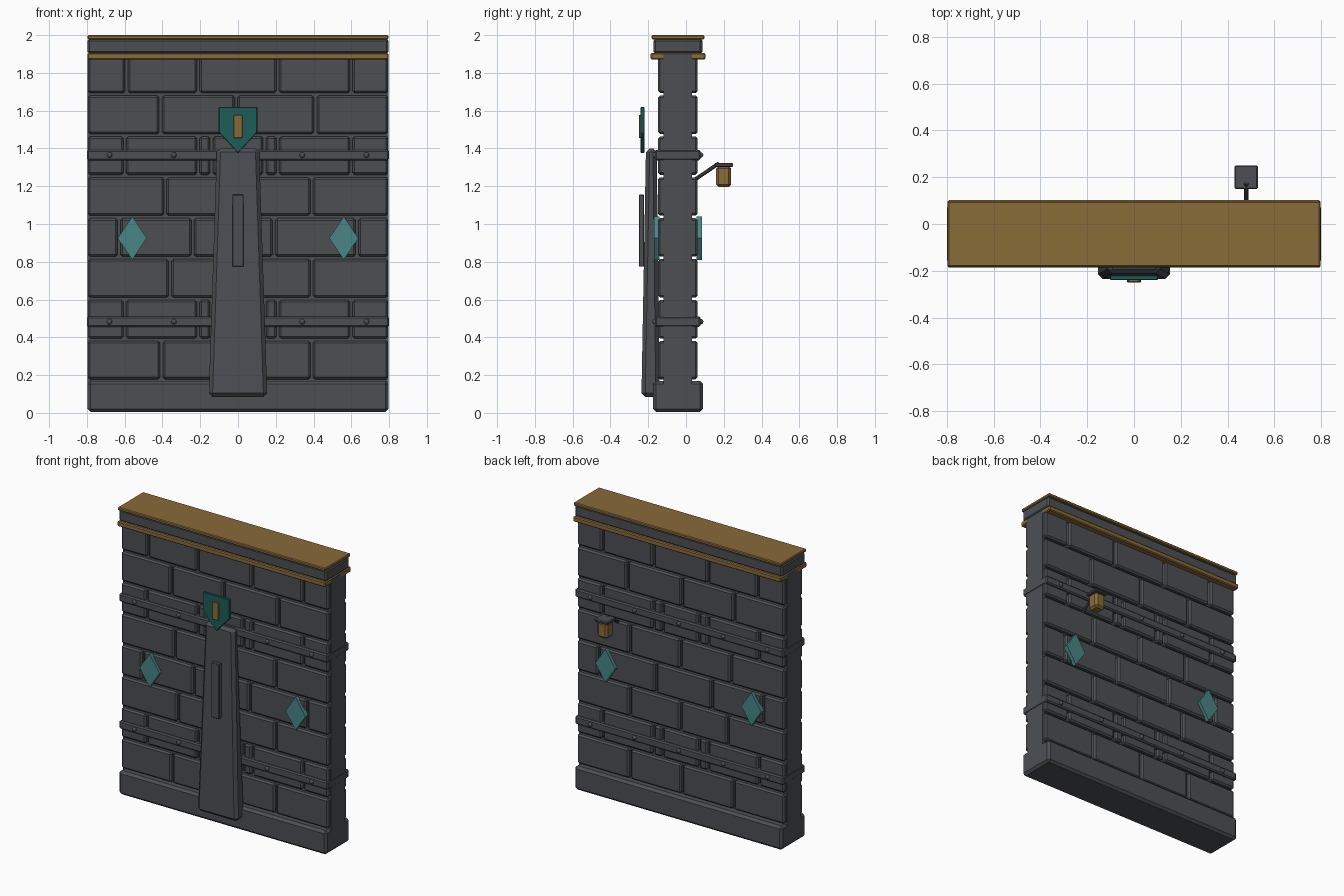
import bpy, bmesh, math
from mathutils import Vector

if "Cube" in bpy.data.objects:
    bpy.data.objects.remove(bpy.data.objects["Cube"])


def material(name, rgb):
    m = bpy.data.materials.new(name)
    m.diffuse_color = (*rgb, 1)
    m.use_nodes = True
    m.node_tree.nodes["Principled BSDF"].inputs["Base Color"].default_value = m.diffuse_color
    return m


STONE = material("dark stone", (0.072, 0.078, 0.088))
GOLD = material("aged gold", (0.25, 0.145, 0.04))
TEAL = material("deep teal", (0.012, 0.11, 0.095))
GLOW = material("pale teal", (0.065, 0.24, 0.24))

YC = -0.043      # middle of the wall thickness
HALF = 0.797     # half the wall width


def finish(name, bm, mat, bevel=0.0):
    bmesh.ops.recalc_face_normals(bm, faces=bm.faces)
    if bevel:
        bmesh.ops.bevel(bm, geom=bm.edges[:], offset=bevel, segments=1,
                        affect='EDGES', clamp_overlap=True)
    me = bpy.data.meshes.new(name)
    bm.to_mesh(me)
    bm.free()
    me.materials.append(mat)
    ob = bpy.data.objects.new(name, me)
    bpy.context.collection.objects.link(ob)
    return ob


def box(name, mat, x, y, z, bevel=0.0):
    bm = bmesh.new()
    bmesh.ops.create_cube(bm, size=1)
    for v in bm.verts:
        v.co = [a + (b - a) * (c + 0.5) for (a, b), c in zip((x, y, z), v.co)]
    return finish(name, bm, mat, bevel)


def plate(name, mat, outline, y0, y1, bevel=0.0):
    """Extrude an x-z outline from y0 to y1."""
    bm = bmesh.new()
    face = bm.faces.new([bm.verts.new((x, y0, z)) for x, z in outline])
    new = bmesh.ops.extrude_face_region(bm, geom=[face])["geom"]
    for v in new:
        if isinstance(v, bmesh.types.BMVert):
            v.co.y = y1
    return finish(name, bm, mat, bevel)


# Wall core and plinth
box("wall_core", STONE, (-HALF, HALF), (-0.12, 0.032), (0.1, 1.9))
box("plinth", STONE, (-HALF, HALF), (-0.175, 0.09), (0.005, 0.17), 0.016)

# Courses of stone blocks, joints offset row by row
courses = [(-0.405, -0.01, 0.39), (-0.6, -0.21, -0.14, 0.14, 0.21, 0.6),
           (-0.36, 0.0, 0.39), (-0.63, -0.24, 0.19, 0.63),
           (-0.385, 0.0, 0.39), (-0.6, -0.21, -0.14, 0.14, 0.21, 0.6),
           (-0.41, -0.01, 0.41), (-0.59, -0.21, 0.21, 0.6)]
for row, joints in enumerate(courses):
    z0 = 0.178 + row * 0.2165
    ends = [-HALF - 0.005, *joints, HALF + 0.005]
    for i in range(len(ends) - 1):
        box(f"block_{row}_{i}", STONE, (ends[i] + 0.007, ends[i + 1] - 0.007),
            (-0.148, 0.062), (z0, min(z0 + 0.203, 1.885)), 0.011)

# Coping: dark slab between two gold mouldings
box("lower_moulding", GOLD, (-HALF, HALF), (YC - 0.144, YC + 0.145), (1.87, 1.905), 0.006)
box("coping_slab", STONE, (-HALF, HALF), (YC - 0.13, YC + 0.13), (1.9, 1.982), 0.012)
box("top_moulding", GOLD, (-HALF, HALF), (YC - 0.139, YC + 0.14), (1.978, 2.0), 0.005)

# Iron bands with rivets on both faces
for n, z in enumerate((0.483, 1.365)):
    box(f"band_{n}", STONE, (-0.8, 0.8), (-0.163, 0.077), (z - 0.028, z + 0.028), 0.008)
    bm = bmesh.new()
    for x in (-0.68, -0.34, 0.0, 0.34, 0.68):
        for y in (-0.163, 0.077):
            new = bmesh.ops.create_uvsphere(bm, u_segments=10, v_segments=6, radius=0.015)
            bmesh.ops.translate(bm, verts=new["verts"], vec=(x, y, z))
    rivets = finish(f"rivets_{n}", bm, STONE)
    rivets.data.shade_smooth()

# Tapered front buttress
bm = bmesh.new()
bmesh.ops.create_cube(bm, size=1)
for v in bm.verts:
    top, front = v.co.z > 0, v.co.y < 0
    v.co = (math.copysign(0.112 if top else 0.155, v.co.x),
            (-0.212 if top else -0.236) if front else (-0.155 if top else -0.14),
            1.4 if top else 0.085)
finish("buttress", bm, STONE, 0.02)
box("buttress_inlay", STONE, (-0.03, 0.03), (-0.25, -0.222), (0.775, 1.155), 0.003)

# Shield and its gold bar
plate("shield", TEAL, [(-0.102, 1.62), (0.102, 1.62), (0.102, 1.485),
                       (0, 1.375), (-0.102, 1.485)], -0.24, -0.22, 0.003)
box("shield_bar", GOLD, (-0.023, 0.023), (-0.25, -0.235), (1.455, 1.577), 0.003)

# Diamond inlays on front and back
for side, (y0, y1) in {"front": (-0.17, -0.14), "back": (0.055, 0.085)}.items():
    for x in (-0.56, 0.56):
        plate(f"diamond_{side}_{'left' if x < 0 else 'right'}", GLOW,
              [(x, 1.04), (x + 0.077, 0.925), (x, 0.81), (x - 0.077, 0.925)], y0, y1)

# Lantern hung from an arm on the back
LX = 0.48
box("lantern_body", GOLD, (LX - 0.04, LX + 0.04), (0.159, 0.239), (1.195, 1.308), 0.014)
box("lantern_roof", STONE, (LX - 0.05, LX + 0.05), (0.15, 0.25), (1.303, 1.322), 0.005)
a, b = Vector((LX, 0.05, 1.237)), Vector((LX, 0.175, 1.322))
bm = bmesh.new()
bmesh.ops.create_cone(bm, cap_ends=True, segments=10, radius1=0.01, radius2=0.01,
                      depth=(b - a).length)
rot = (b - a).to_track_quat('Z', 'Y')
for v in bm.verts:
    v.co = rot @ v.co + (a + b) / 2
finish("lantern_arm", bm, STONE)
